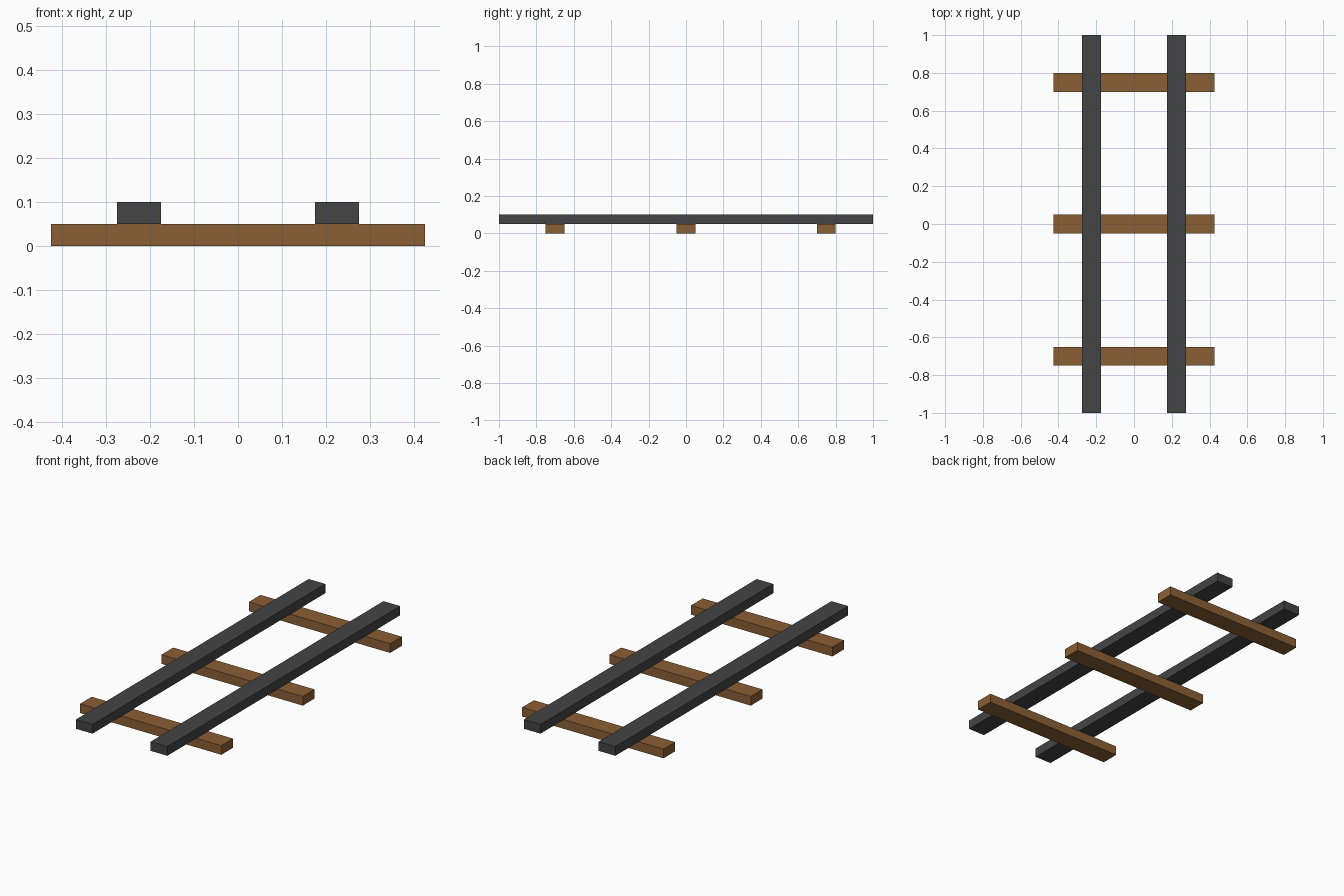
import bpy
import bmesh
from mathutils import Matrix, Vector

if "Cube" in bpy.data.objects:
    bpy.data.objects.remove(bpy.data.objects["Cube"], do_unlink=True)


def make_material(name, rgb):
    colour = (*rgb, 1.0)
    mat = bpy.data.materials.new(name)
    mat.use_nodes = True
    mat.diffuse_color = colour
    bsdf = mat.node_tree.nodes["Principled BSDF"]
    bsdf.inputs["Base Color"].default_value = colour
    bsdf.inputs["Roughness"].default_value = 0.8
    return mat


def make_box(name, size, centre, mat):
    mesh = bpy.data.meshes.new(name)
    bm = bmesh.new()
    bmesh.ops.create_cube(bm, size=1.0, matrix=Matrix.Diagonal((*size, 1.0)))
    bm.to_mesh(mesh)
    bm.free()
    mesh.materials.append(mat)
    obj = bpy.data.objects.new(name, mesh)
    obj.location = Vector(centre)
    bpy.context.collection.objects.link(obj)
    return obj


wood = make_material("brown wood", (0.26, 0.115, 0.035))
steel = make_material("dark grey steel", (0.058, 0.058, 0.058))

BEAM_W, BEAM_H = 0.10, 0.05

# Wooden sleepers lying on the ground
for label, y in (("front", -0.70), ("middle", 0.0), ("back", 0.75)):
    make_box(f"{label}_sleeper", (0.85, BEAM_W, BEAM_H), (0, y, BEAM_H / 2), wood)

# Pair of rails resting on the sleepers
for label, side in (("left", 1), ("right", -1)):
    make_box(f"{label}_rail", (BEAM_W, 2.0, BEAM_H),
             (side * 0.225, 0, BEAM_H * 1.5), steel)
